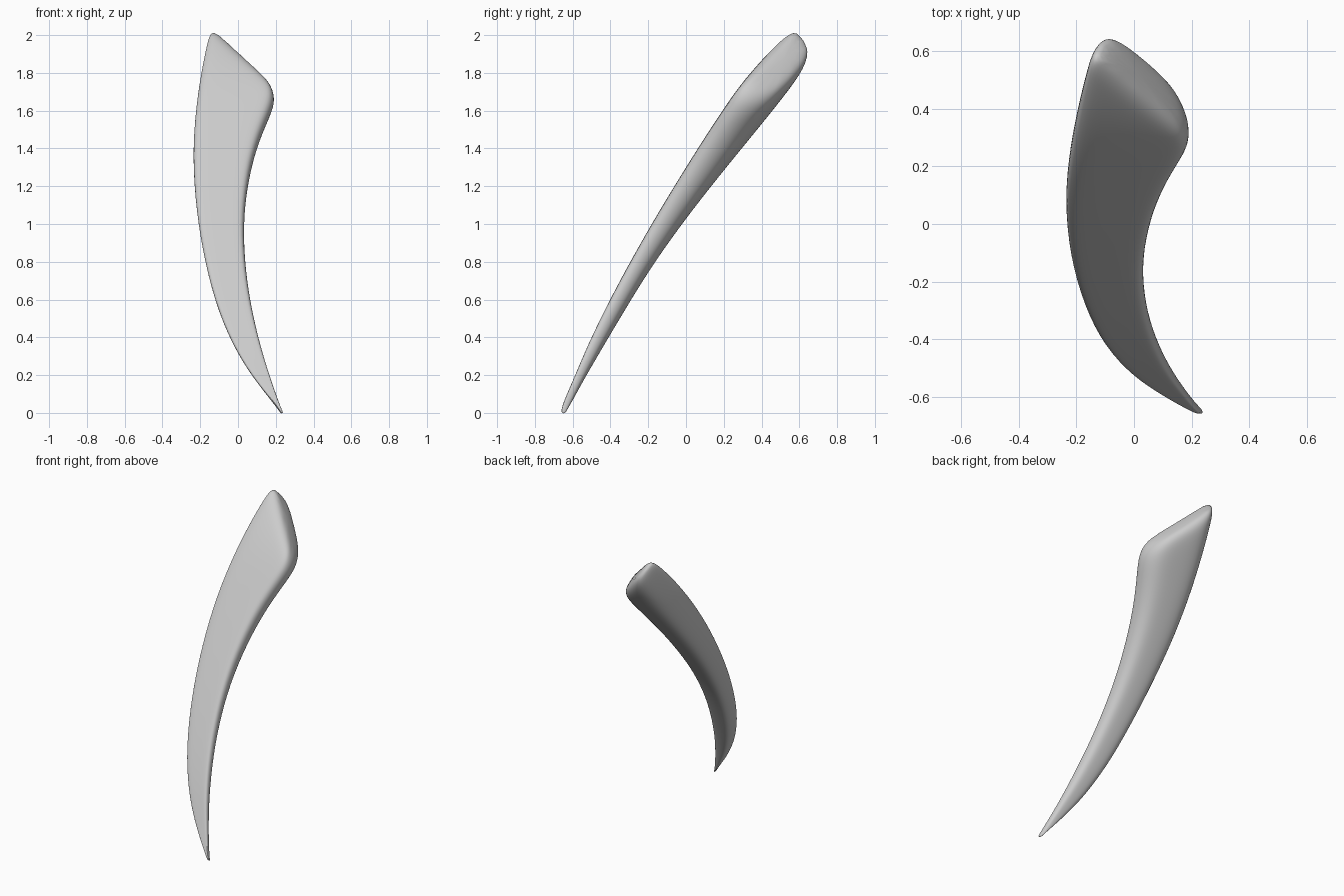
import bpy, bmesh

# Side profile: height z, front-face y, back-face y
SIDE = [(-0.05, -0.69, -0.665), (0.0, -0.66, -0.64), (0.04, -0.657, -0.615), (0.2, -0.585, -0.53),
        (0.42, -0.495, -0.40), (0.6, -0.402, -0.295), (0.76, -0.318, -0.197),
        (1.04, -0.158, 0.0), (1.28, -0.012, 0.19), (1.53, 0.148, 0.395),
        (1.75, 0.295, 0.57), (1.9, 0.43, 0.67), (2.05, 0.575, 0.74)]

# Front profile from tip to root: outer edge x, z and inner edge x, z, then thickness factor
RINGS = [(0.225, 0.004, 0.242, 0.0, 1), (0.212, 0.028, 0.229, 0.025, 1), (0.168, 0.085, 0.207, 0.085, 1),
         (0.098, 0.17, 0.167, 0.2, 1), (-0.003, 0.32, 0.115, 0.37, 1),
         (-0.103, 0.54, 0.062, 0.6, 1), (-0.173, 0.8, 0.032, 0.83, 1),
         (-0.22, 1.08, 0.027, 1.06, 1), (-0.24, 1.38, 0.058, 1.29, 1),
         (-0.221, 1.64, 0.105, 1.46, 1), (-0.187, 1.85, 0.155, 1.58, 1),
         (-0.158, 1.98, 0.192, 1.67, 1), (-0.145, 2.02, 0.187, 1.735, 0.92),
         (-0.115, 2.04, 0.15, 1.795, 0.62)]

# Cross-section: u across from outer to inner edge, v from front to back
SECTION = [(-0.02, 0.16), (0.02, 0.02), (0.15, -0.01), (0.5, -0.01), (0.85, -0.01), (0.97, 0.03),
           (1.02, 0.28), (0.98, 0.6), (0.86, 0.88), (0.6, 0.99), (0.33, 1.05), (0.14, 0.98), (0.03, 0.6)]


def side_at(z):
    for (z0, f0, b0), (z1, f1, b1) in zip(SIDE, SIDE[1:]):
        if z <= z1 or z1 == SIDE[-1][0]:
            t = (z - z0) / (z1 - z0)
            return f0 + (f1 - f0) * t, b0 + (b1 - b0) * t


# Loft the curved horn through its rings
bm = bmesh.new()
loops = []
for lx, lz, rx, rz, k in RINGS:
    loop = []
    for u, v in SECTION:
        v = 0.5 + (v - 0.5) * k
        z = lz + (rz - lz) * u
        f, b = side_at(z)
        z -= 0.4 * v * (b - f)
        f, b = side_at(z)
        loop.append(bm.verts.new((lx + (rx - lx) * u, f + (b - f) * v, z)))
    loops.append(loop)
n = len(SECTION)
for a, b in zip(loops, loops[1:]):
    for i in range(n):
        bm.faces.new((a[i], a[(i + 1) % n], b[(i + 1) % n], b[i]))
bm.faces.new(loops[0])
bm.faces.new(loops[-1])
bmesh.ops.recalc_face_normals(bm, faces=bm.faces)
mesh = bpy.data.meshes.new("horn")
bm.to_mesh(mesh)
bm.free()
horn = bpy.data.objects.new("horn", mesh)
bpy.context.collection.objects.link(horn)
for p in mesh.polygons:
    p.use_smooth = True
sub = horn.modifiers.new("smooth", 'SUBSURF')
sub.levels = sub.render_levels = 2
